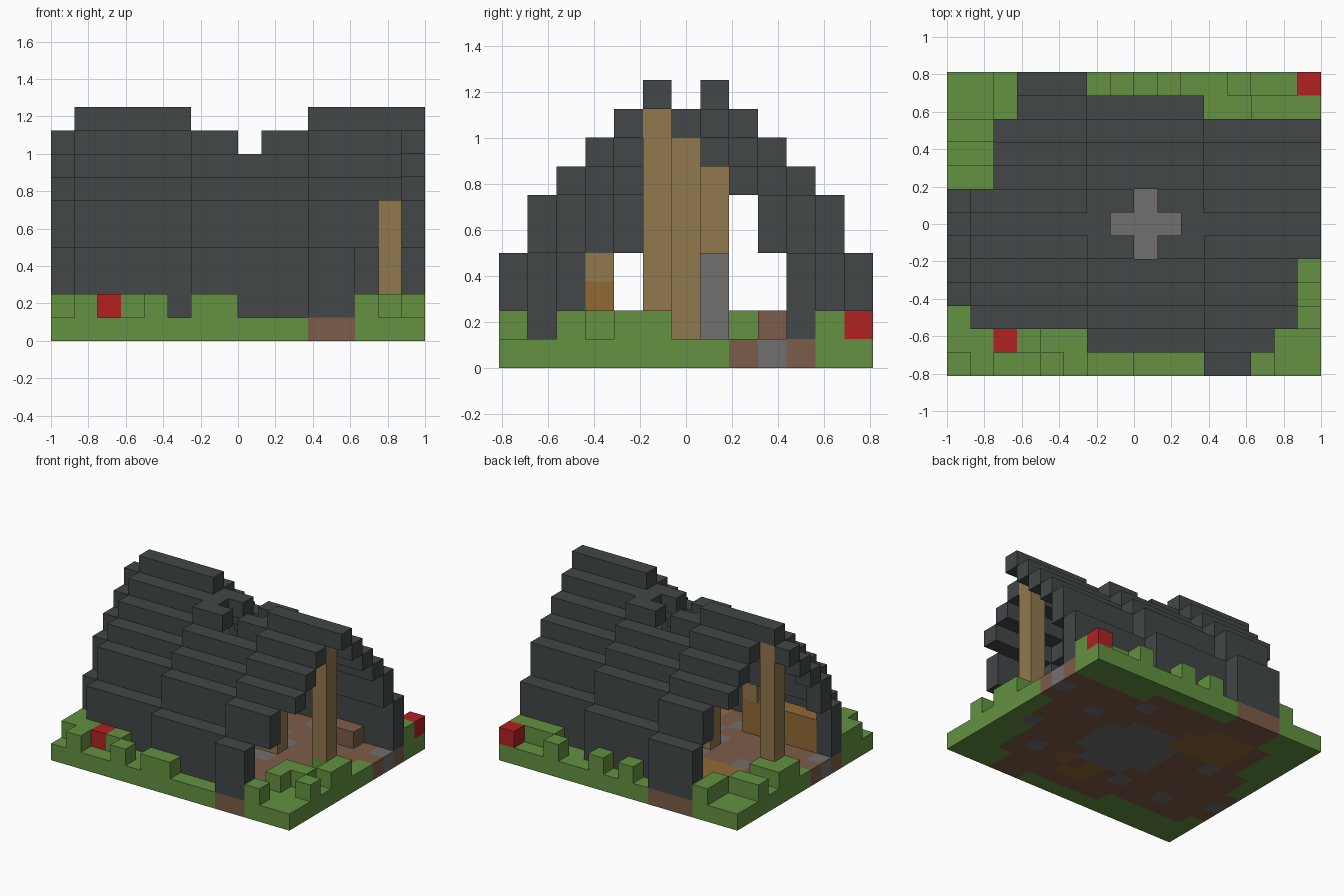
import bpy
import bmesh
from mathutils import Matrix, Vector

if "Cube" in bpy.data.objects:
    bpy.data.objects.remove(bpy.data.objects["Cube"], do_unlink=True)

U = 0.125          # one building block
NX, NY = 16, 13    # blocks across and deep


def material(name, rgb):
    m = bpy.data.materials.new(name)
    m.use_nodes = True
    col = (*rgb, 1)
    m.diffuse_color = col
    m.node_tree.nodes["Principled BSDF"].inputs["Base Color"].default_value = col
    return m


GRASS = material("grass green", (.125, .283, .053))
SLATE = material("dark slate", (.054, .063, .065))
WOOD = material("light wood", (.287, .188, .076))
PLANK = material("orange wood", (.283, .141, .036))
DIRT = material("brown dirt", (.202, .107, .065))
STONE = material("grey stone", (.168, .162, .159))
RED = material("red", (.445, .015, .015))


def finish(name, bm, mats):
    me = bpy.data.meshes.new(name)
    bm.to_mesh(me)
    bm.free()
    for m in mats:
        me.materials.append(m)
    ob = bpy.data.objects.new(name, me)
    bpy.context.collection.objects.link(ob)
    return ob


def blocks(name, mat, boxes):
    """Each box is inclusive block ranges: x0, x1, y0, y1, z0, z1."""
    bm = bmesh.new()
    for x0, x1, y0, y1, z0, z1 in boxes:
        size = Vector((x1 - x0 + 1, y1 - y0 + 1, z1 - z0 + 1)) * U
        mid = Vector(((x0 + x1 + 1 - NX) / 2, (y0 + y1 + 1 - NY) / 2, (z0 + z1 + 1) / 2)) * U
        bmesh.ops.create_cube(bm, size=1, matrix=Matrix.Translation(mid) @ Matrix.Diagonal((*size, 1)))
    return finish(name, bm, [mat])


def cells(name, mat, spots, z0=1, z1=1):
    return blocks(name, mat, [(x, x, y, y, z0, z1) for x, y in spots])


# Ground slab: grass rim, dirt floor, stone and plank patches
SPECKS = {(12, 8), (3, 3), (3, 7), (15, 9), (14, 5), (10, 10), (0, 4), (12, 3), (6, 3)}


def ground_kind(x, y):
    if (x, y) in SPECKS or (x - 8) ** 2 + (y - 6) ** 2 <= 5:
        return 2
    if (3 <= x <= 6 and 8 <= y <= 10 and (x, y) != (6, 10)) or (x, y) in {(8, 2), (9, 2), (8, 3), (10, 3)}:
        return 3
    if x <= 5:
        lo, hi = (3, 5) if x == 0 else (2, 7) if x == 1 else (2, 10) if x == 2 else (2, 12)
    elif x <= 10:
        lo, hi = 1, 11
    else:
        lo, hi = (0, 10) if x <= 12 else (2, 10) if x == 13 else (5, 10) if x == 14 else (8, 10)
    return 1 if lo <= y <= hi else 0


bm = bmesh.new()
bmesh.ops.create_grid(bm, x_segments=NX, y_segments=NY, size=1,
                      matrix=Matrix.Diagonal((NX * U / 2, NY * U / 2, 1, 1)))
ext = bmesh.ops.extrude_face_region(bm, geom=bm.faces[:], use_keep_orig=True)
bmesh.ops.translate(bm, vec=(0, 0, U), verts=[v for v in ext["geom"] if isinstance(v, bmesh.types.BMVert)])
bmesh.ops.recalc_face_normals(bm, faces=bm.faces[:])
for f in bm.faces:
    c = f.calc_center_median()
    x = min(NX - 1, max(0, int((c.x * .99) / U + NX / 2)))
    y = min(NY - 1, max(0, int((c.y * .99) / U + NY / 2)))
    f.material_index = ground_kind(x, y)
finish("ground", bm, [GRASS, DIRT, STONE, PLANK])

# Stepped roof: height range of each course, by distance from the ridge
COURSE = [(9, 9), (8, 8), (7, 7), (6, 6), (4, 5), (1, 3)]


def course(x0, x1, ridge, d):
    y = ridge + d
    return (x0, x1, y, y, *COURSE[abs(d)])


# Left bay steps back, right bay steps forward, each with ragged ends
left = [course(1, 5, 7, -d) for d in range(6)]
left += [course(2 if d < 4 else 3, 5, 7, d) for d in range(1, 6)]
blocks("roof_left_bay", SLATE, left)
blocks("roof_left_end", SLATE, [course(0, 0, 8, -d) for d in range(1, 6)])

right = [course(11, 15, 5, d) for d in range(6)]
right += [course(11, min(14, 17 - d), 5, -d) for d in range(1, 6)]
blocks("roof_right_bay", SLATE, right)

# Middle bay with a cross-shaped smoke hole
middle = [course(6, 10, 6, s * d) for d in range(2, 6) for s in (-1, 1)]
middle += [course(a, b, 6, s) for a, b in ((6, 7), (9, 10)) for s in (-1, 1)]
middle += [(x, x, 6, 6, 8, 8) for x in (6, 10)]
blocks("roof_middle_bay", SLATE, middle)

# Ridge posts
blocks("end_posts", WOOD, [(14, 14, 5, 5, 2, 8), (1, 1, 7, 7, 2, 8)])
blocks("inner_posts", WOOD, [(x, x, 6, 6, 1, 7) for x in (6, 10)])

# Hearth under the smoke hole
blocks("hearth", STONE, [(8, 8, 5, 7, 1, 3), (7, 7, 6, 6, 1, 3), (9, 9, 6, 6, 1, 3)])

# Furniture
blocks("bench", PLANK, [(1, 5, 3, 3, 1, 2)])
blocks("bench_top_box", WOOD, [(5, 5, 3, 3, 3, 3)])
blocks("low_seat", DIRT, [(12, 13, 9, 9, 1, 1)])

# Grass tufts around the rim
cells("grass_front", GRASS, [(0, 1), (0, 2), (1, 0), (1, 1), (3, 1), (4, 0), (6, 0), (7, 0)])
cells("grass_right", GRASS, [(13, 0), (13, 2), (13, 3), (15, 2), (14, 3), (15, 4), (14, 5), (15, 5)])
cells("grass_back", GRASS, [(13, 11), (14, 11), (15, 11), (12, 12), (9, 12), (7, 12)])
blocks("grass_left", GRASS, [(0, 1, 7, 8, 1, 1), (0, 1, 10, 10, 1, 1), (2, 2, 11, 12, 1, 1)])

# Red flowers
cells("flowers", RED, [(2, 1), (15, 12)])
